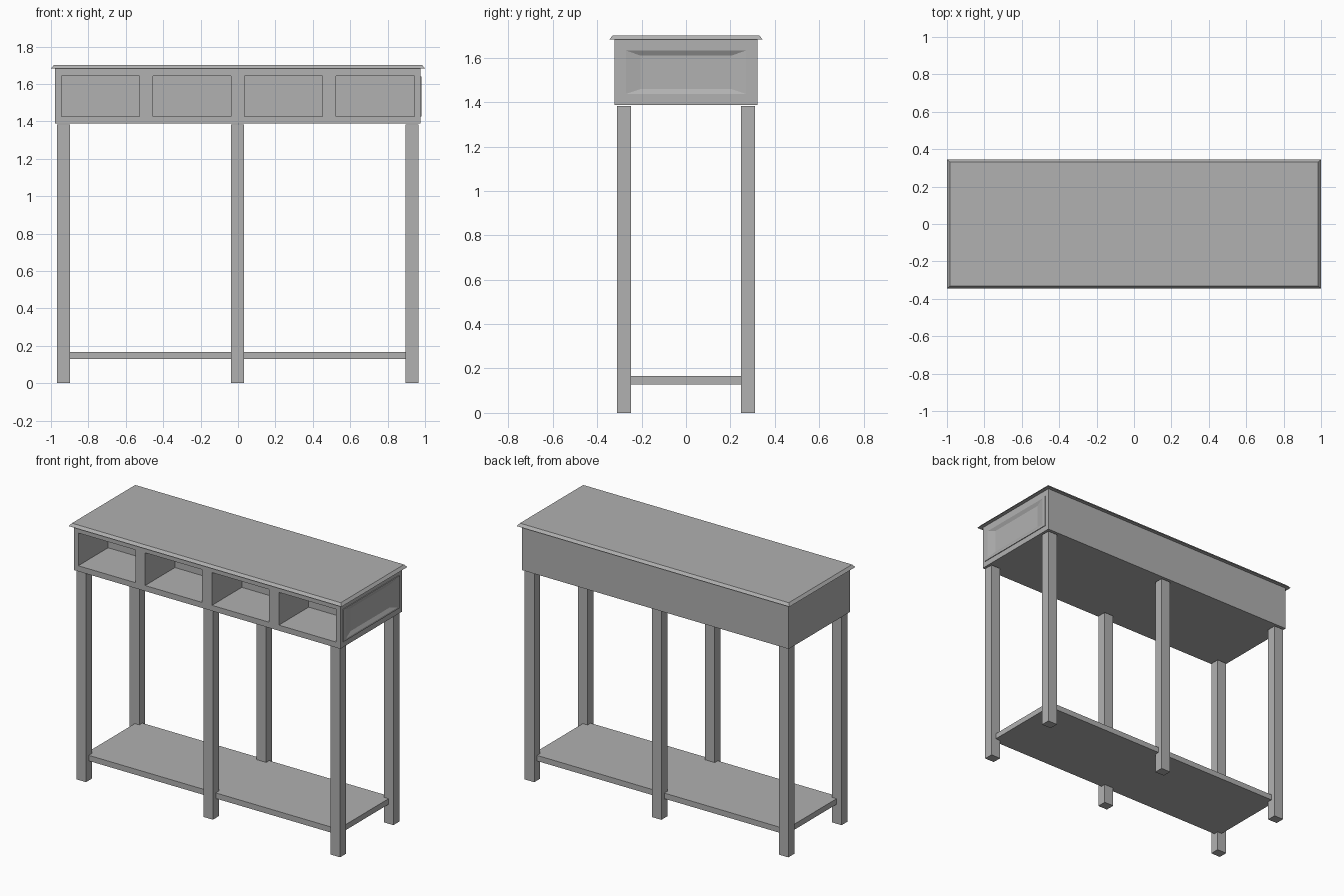
import bpy, bmesh
from mathutils import Vector

if "Cube" in bpy.data.objects:
    bpy.data.objects.remove(bpy.data.objects["Cube"])

# One mid-grey finish for the whole table
grey = bpy.data.materials.new("mid_grey")
grey.diffuse_color = (0.44, 0.44, 0.44, 1)
grey.use_nodes = True
grey.node_tree.nodes["Principled BSDF"].inputs["Base Color"].default_value = grey.diffuse_color


def add_box(bm, x0, x1, y0, y1, z0, z1):
    ret = bmesh.ops.create_cube(bm, size=1)
    for v in ret["verts"]:
        v.co = Vector((x1 if v.co.x > 0 else x0,
                       y1 if v.co.y > 0 else y0,
                       z1 if v.co.z > 0 else z0))
    return ret["verts"]


def finish(name, bm):
    bmesh.ops.recalc_face_normals(bm, faces=bm.faces[:])
    mesh = bpy.data.meshes.new(name)
    bm.to_mesh(mesh)
    bm.free()
    mesh.materials.append(grey)
    ob = bpy.data.objects.new(name, mesh)
    bpy.context.collection.objects.link(ob)
    return ob


def box(name, *dims):
    bm = bmesh.new()
    add_box(bm, *dims)
    return finish(name, bm)


# Legs: three pairs, stopping just short of the cabinet
for label, x in (("left", -0.932), ("middle", -0.002), ("right", 0.93)):
    for side, y in (("front", -0.279), ("back", 0.279)):
        box(f"{side}_{label}_leg", x - 0.035, x + 0.035, y - 0.031, y + 0.031, 0, 1.382)

# Lower shelf, housed halfway into the legs
box("lower_shelf", -0.93, 0.93, -0.28, 0.28, 0.129, 0.166)

# Top board with sloped edges
bm = bmesh.new()
for v in add_box(bm, -1, 1, -0.345, 0.345, 1.682, 1.70):
    if v.co.z > 1.69:
        v.co.x *= 0.985
        v.co.y *= 0.96
finish("top_board", bm)

# Cabinet body with a raised, recessed panel on its right end
bm = bmesh.new()
add_box(bm, -0.978, 0.975, -0.322, 0.322, 1.388, 1.682)
bm.normal_update()
end = max(bm.faces, key=lambda f: f.calc_center_median().x)
# each step: x position, half depth in y, bottom z, top z
for x, hy, z0, z1 in ((0.975, 0.295, 1.425, 1.64), (0.98, 0.295, 1.425, 1.64),
                      (0.98, 0.27, 1.437, 1.632), (0.968, 0.205, 1.459, 1.61)):
    end = bmesh.ops.extrude_discrete_faces(bm, faces=[end])["faces"][0]
    zmid = end.calc_center_median().z
    for v in end.verts:
        v.co = Vector((x, hy if v.co.y > 0 else -hy, z1 if v.co.z > zmid else z0))
cabinet = finish("cabinet", bm)

# Four open drawer compartments in the front
bm = bmesh.new()
for i in range(4):
    x = -0.736 + i * 0.49
    add_box(bm, x - 0.209, x + 0.209, -0.4, -0.01, 1.425, 1.642)
cutter = finish("compartment_cutter", bm)
cutter.hide_render = True
mod = cabinet.modifiers.new("compartments", "BOOLEAN")
mod.object = cutter
mod.operation = "DIFFERENCE"
mod.solver = "EXACT"
bpy.context.view_layer.objects.active = cabinet
bpy.ops.object.modifier_apply(modifier=mod.name)
bpy.data.objects.remove(cutter)
